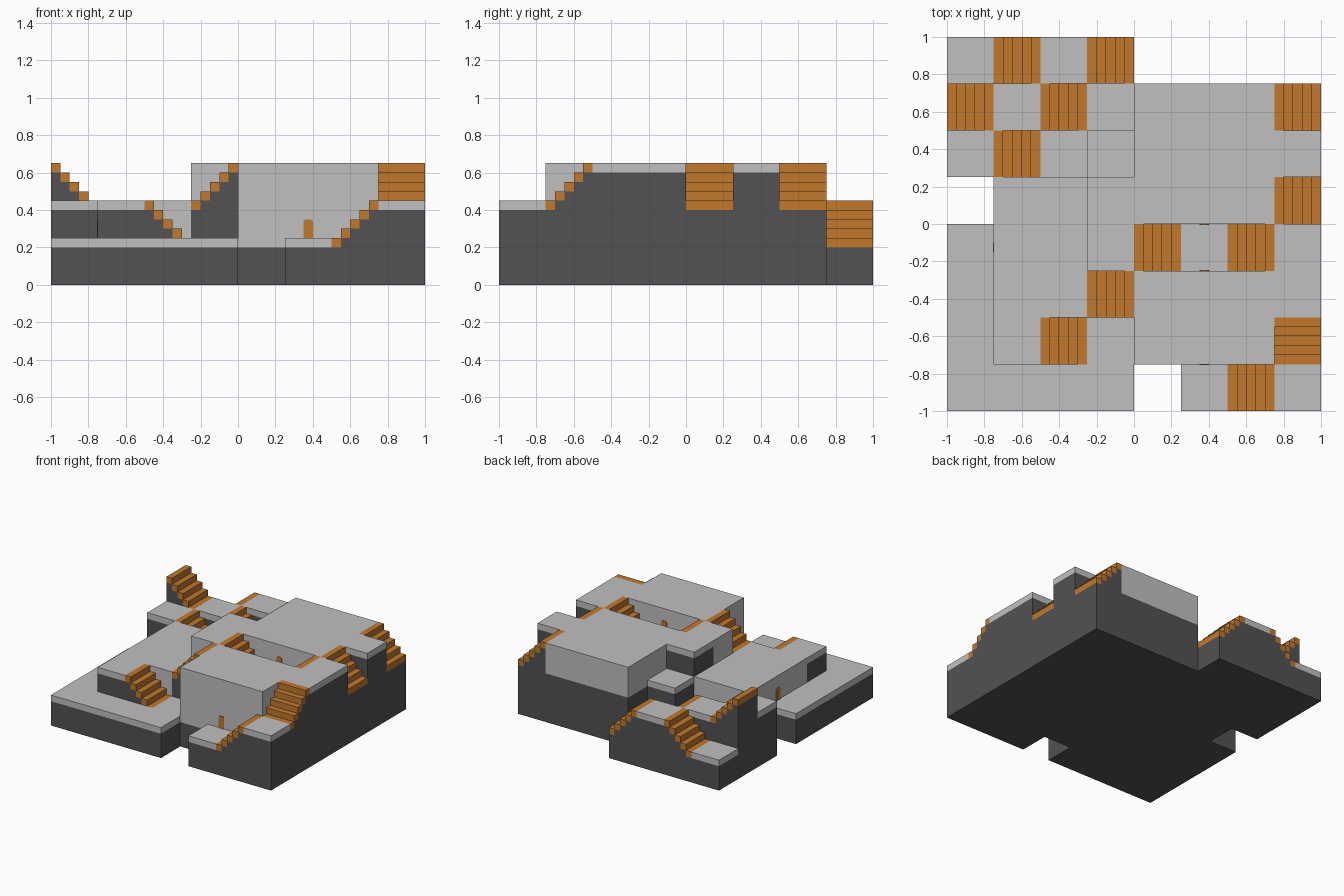
import bpy, bmesh
from mathutils import Matrix

if "Cube" in bpy.data.objects:
    bpy.data.objects.remove(bpy.data.objects["Cube"])

CELL, STEP = 0.25, 0.05


def material(name, rgb):
    m = bpy.data.materials.new(name)
    m.use_nodes = True
    m.diffuse_color = (*rgb, 1)
    m.node_tree.nodes["Principled BSDF"].inputs["Base Color"].default_value = (*rgb, 1)
    return m


STONE = material("light grey", (0.53, 0.53, 0.53))
ROCK = material("dark grey", (0.085, 0.085, 0.085))
WOOD = material("orange", (0.54, 0.19, 0.026))


def add_box(bm, lo, hi):
    centre = [(a + b) / 2 for a, b in zip(lo, hi)]
    size = [b - a for a, b in zip(lo, hi)]
    bmesh.ops.create_cube(bm, size=1, matrix=Matrix.Translation(centre) @ Matrix.Diagonal((*size, 1)))


def finish(bm, name, mat):
    mesh = bpy.data.meshes.new(name)
    bm.to_mesh(mesh)
    bm.free()
    mesh.materials.append(mat)
    obj = bpy.data.objects.new(name, mesh)
    bpy.context.collection.objects.link(obj)
    return obj


def block(name, mat, lo, hi):
    bm = bmesh.new()
    add_box(bm, lo, hi)
    return finish(bm, name, mat)


def grid(i):
    return -1 + CELL * i


# Terraces on an 8 x 8 grid: first column, row, last column, row, top, bottom of light part
TERRACES = [
    # low level
    (0, 0, 4, 1, .25, .20), (0, 1, 1, 4, .25, .20), (3, 1, 4, 2, .25, .20),
    (5, 0, 6, 1, .25, .20), (0, 7, 1, 8, .25, .20), (2, 5, 3, 6, .25, .20),
    (3, 6, 4, 7, .25, .20),
    # middle level
    (7, 0, 8, 1, .45, .40), (1, 1, 2, 2, .45, .40), (1, 2, 3, 5, .45, .20),
    (5, 3, 6, 4, .45, .40), (3, 5, 4, 6, .45, .40), (0, 5, 1, 6, .45, .40),
    (1, 6, 2, 7, .45, .40), (2, 7, 3, 8, .45, .40),
    # high level
    (3, 3, 4, 4, .65, .40), (3, 4, 4, 5, .65, .60), (4, 1, 7, 3, .65, .20),
    (4, 4, 7, 7, .65, .40), (7, 2, 8, 4, .65, .60), (7, 5, 8, 6, .65, .60),
]
for n, (c0, r0, c1, r1, top, wall) in enumerate(TERRACES, 1):
    x0, y0, x1, y1 = map(grid, (c0, r0, c1, r1))
    block(f"terrace_base_{n}", ROCK, (x0, y0, 0), (x1, y1, wall))
    block(f"terrace_floor_{n}", STONE, (x0, y0, wall), (x1, y1, top))

# Stairs: column, row, lower level, uphill direction
STAIRS = [
    (6, 0, .25, "+x"), (7, 1, .45, "+y"), (2, 1, .25, "-x"), (3, 2, .45, "+x"),
    (4, 3, .45, "-x"), (6, 3, .45, "+x"), (7, 4, .45, "-x"), (7, 6, .45, "-x"),
    (1, 5, .25, "-x"), (0, 6, .45, "-x"), (2, 6, .25, "-x"), (1, 7, .25, "+x"),
    (3, 7, .25, "-x"),
]
for n, (c, r, low, way) in enumerate(STAIRS, 1):
    treads, base = bmesh.new(), bmesh.new()
    for i in range(5):
        k = (4 - i if way[0] == "-" else i) * STEP
        x0, y0, x1, y1 = grid(c), grid(r), grid(c + 1), grid(r + 1)
        if way[1] == "x":
            x0, x1 = x0 + k, x0 + k + STEP
        else:
            y0, y1 = y0 + k, y0 + k + STEP
        top = low + i * STEP
        add_box(treads, (x0, y0, top - STEP), (x1, y1, top))
        add_box(base, (x0, y0, 0), (x1, y1, top - STEP))
    finish(treads, f"stair_treads_{n}", WOOD)
    finish(base, f"stair_base_{n}", ROCK)


# Doors: thin plates with clipped top corners, lying on the walls
def door(name, x, y, z, normal):
    outline = [(-.025, 0), (.025, 0), (.025, .09), (.015, .1), (-.015, .1), (-.025, .09)]
    nx, ny = normal
    bm = bmesh.new()
    face = bm.faces.new([bm.verts.new((x - ny * u, y + nx * u, z + v)) for u, v in outline])
    ext = bmesh.ops.extrude_face_region(bm, geom=[face])
    bmesh.ops.translate(bm, vec=(nx * .005, ny * .005, 0),
                        verts=[v for v in ext["geom"] if isinstance(v, bmesh.types.BMVert)])
    bmesh.ops.recalc_face_normals(bm, faces=bm.faces)
    finish(bm, name, WOOD)


door("front_door", .375, -.75, .25, (0, -1))
door("court_door_front", .375, -.25, .45, (0, 1))
door("court_door_back", .375, 0, .45, (0, -1))
door("side_door", -.75, -.125, .25, (-1, 0))
